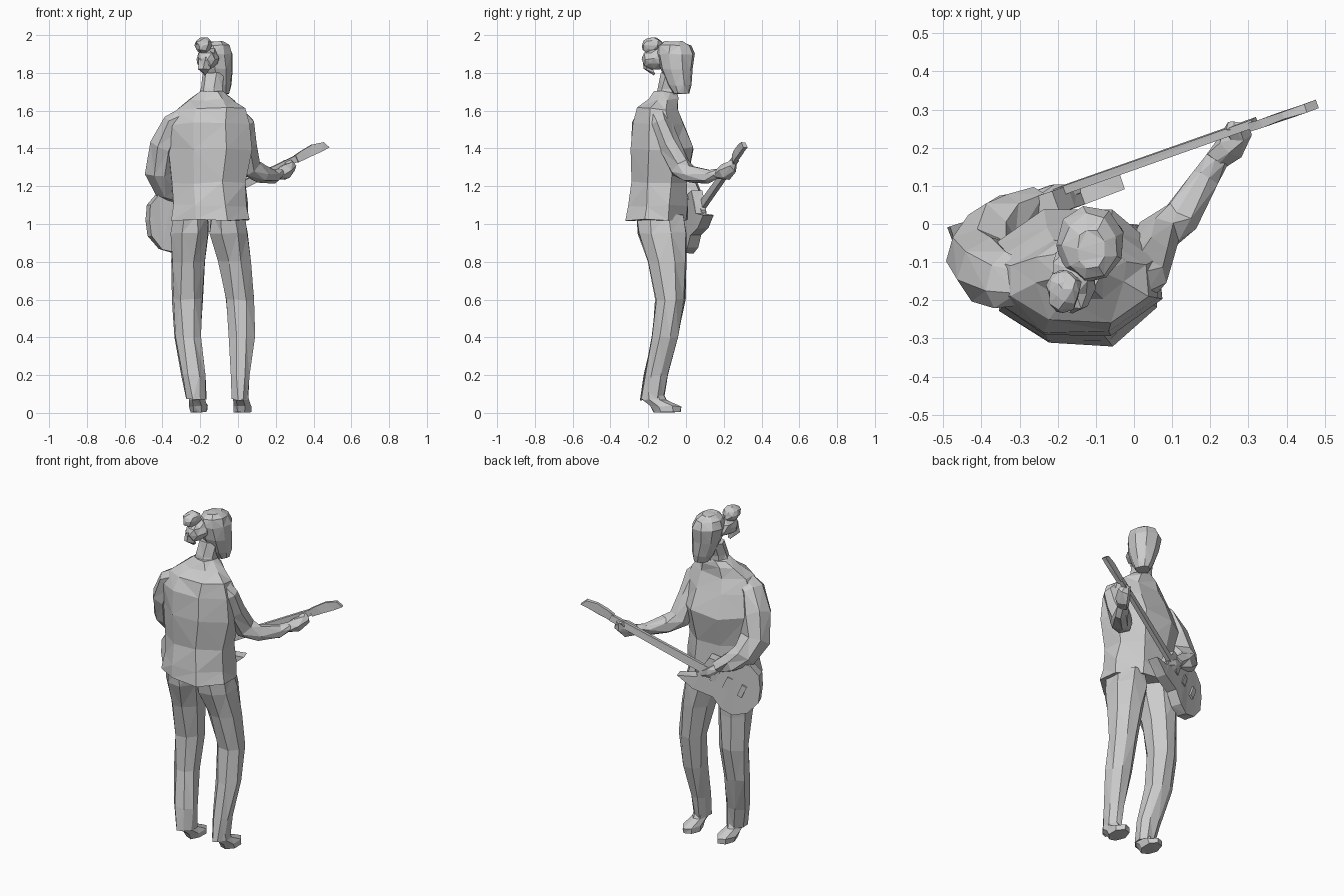
import bpy, bmesh, math, random
from mathutils import Vector

if "Cube" in bpy.data.objects:
    bpy.data.objects.remove(bpy.data.objects["Cube"])

random.seed(4)


def finish(name, bm):
    bmesh.ops.triangulate(bm, faces=bm.faces[:])
    bmesh.ops.recalc_face_normals(bm, faces=bm.faces[:])
    me = bpy.data.meshes.new(name)
    bm.to_mesh(me)
    bm.free()
    ob = bpy.data.objects.new(name, me)
    bpy.context.collection.objects.link(ob)
    return ob


def skin(name, rings, jitter):
    """Bridge equal-sized rings of points and cap both ends."""
    bm = bmesh.new()
    rows = []
    for ring in rings:
        rows.append([bm.verts.new(p + Vector([random.uniform(-jitter, jitter) for _ in range(3)]))
                     for p in ring])
    n = len(rows[0])
    for a, b in zip(rows, rows[1:]):
        for i in range(n):
            j = (i + 1) % n
            bm.faces.new((a[i], a[j], b[j], b[i]))
    bm.faces.new(rows[0])
    bm.faces.new(rows[-1])
    return finish(name, bm)


def loft(name, sections, n=8, jitter=0.006, phase=0.5):
    """Horizontal oval sections: (x, y, z, half width, half depth)."""
    rings = []
    for x, y, z, rx, ry in sections:
        angles = [2 * math.pi * (i + phase) / n for i in range(n)]
        rings.append([Vector((x + rx * 1.04 * math.cos(a), y + ry * 1.04 * math.sin(a), z))
                      for a in angles])
    return skin(name, rings, jitter)


def limb(name, path, n=7, jitter=0.006):
    """Tube along a path: (x, y, z, radius)."""
    pts = [Vector(p[:3]) for p in path]
    rings = []
    for i, p in enumerate(pts):
        t = (pts[min(i + 1, len(pts) - 1)] - pts[max(i - 1, 0)]).normalized()
        side = t.cross(Vector((0.3, 1, 0.1))).normalized()
        up = t.cross(side)
        r = path[i][3]
        rings.append([p + r * (math.cos(a) * side + math.sin(a) * up)
                      for a in (2 * math.pi * k / n for k in range(n))])
    return skin(name, rings, jitter)


def blob(name, centre, radii, jitter=0.008):
    bm = bmesh.new()
    bmesh.ops.create_icosphere(bm, subdivisions=2, radius=1)
    for v in bm.verts:
        v.co = Vector([c + r * k + random.uniform(-jitter, jitter)
                       for c, r, k in zip(centre, radii, v.co)])
    return finish(name, bm)


# Jacket and neck
loft("jacket", [(-.145, -.155, 1.02, .212, .168), (-.15, -.148, 1.1, .206, .164),
                (-.155, -.14, 1.22, .2, .15), (-.15, -.128, 1.4, .226, .166),
                (-.148, -.145, 1.53, .22, .142), (-.142, -.15, 1.61, .185, .112),
                (-.14, -.125, 1.66, .125, .082), (-.14, -.11, 1.7, .065, .058)], n=8, jitter=.008)
loft("neck", [(-.14, -.11, 1.66, .07, .06), (-.14, -.1, 1.72, .056, .053),
              (-.13, -.08, 1.8, .058, .058)], n=7)

# Trouser legs and shoes
legs = {
    "left": [(-.25, 1.05, .09), (-.257, .95, .1), (-.265, .8, .09), (-.268, .6, .08),
             (-.265, .4, .072), (-.235, .2, .066), (-.22, .07, .052)],
    "right": [(-.052, 1.05, .09), (-.046, .95, .105), (-.015, .8, .089), (.012, .6, .077),
              (.02, .4, .069), (.015, .2, .05), (.012, .07, .044)],
}
depth = [(-.14, .125), (-.128, .13), (-.1, .102), (-.083, .08), (-.11, .073),
         (-.16, .062), (-.18, .06)]
for side, sections in legs.items():
    loft(side + "_trouser_leg", [(x, y, z, rx, ry) for (x, z, rx), (y, ry) in zip(sections, depth)],
         n=8)
    x = sections[-1][0]
    loft(side + "_shoe", [(x + .014, -.1, .004, .046, .07), (x + .014, -.108, .035, .048, .082),
                          (x + .004, -.165, .07, .042, .06), (x, -.175, .11, .04, .05)],
         n=7, jitter=.003)

# Head, face and hair
loft("head", [(-.085, -.025, 1.69, .036, .042), (-.094, -.035, 1.735, .058, .062),
              (-.108, -.05, 1.82, .08, .085), (-.114, -.054, 1.9, .087, .096),
              (-.114, -.058, 1.945, .07, .082), (-.114, -.065, 1.965, .035, .05)], n=9, jitter=.004)
blob("gathered_hair", (-.16, -.145, 1.875), (.062, .085, .06))
blob("hair_bun", (-.185, -.175, 1.945), (.044, .06, .048), .006)
limb("hair_wisp", [(-.17, -.19, 1.87, .045), (-.18, -.2, 1.825, .028), (-.175, -.17, 1.79, .006)], n=5)

# Sleeves and hands
limb("left_sleeve", [(-.27, -.16, 1.57, .055), (-.335, -.15, 1.53, .075), (-.39, -.125, 1.42, .083),
                     (-.41, -.085, 1.28, .08), (-.375, -.02, 1.2, .08), (-.31, .03, 1.15, .062),
                     (-.25, .055, 1.12, .035)], jitter=.01)
limb("left_hand", [(-.26, .055, 1.12, .032), (-.21, .075, 1.09, .036), (-.15, .09, 1.06, .018)], n=6)
limb("right_sleeve", [(-.01, -.155, 1.57, .055), (.02, -.14, 1.53, .065), (.038, -.095, 1.42, .064),
                      (.06, -.03, 1.3, .06), (.12, .02, 1.265, .05), (.19, .12, 1.255, .038),
                      (.22, .17, 1.265, .027)], jitter=.007)
limb("right_hand", [(.21, .16, 1.26, .026), (.25, .205, 1.275, .042), (.275, .24, 1.305, .036),
                    (.26, .26, 1.335, .016)], n=6)

# Guitar frame: along the neck, across it, and out of its face
origin = Vector((-.335, .012, 1.025))
along = Vector((.78, .275, .385)).normalized()
out = Vector((-along.y, along.x, 0)).normalized()
across = out.cross(along) * -1
if across.z < 0:
    across = -across


def plate(name, outline, w0, w1, rise=0):
    """Slab from a flat outline in the guitar frame; rise bends it beyond the nut."""
    def place(u, v, w):
        return origin + along * u + across * (v + rise * max(0, u - .76)) + out * w
    return skin(name, [[place(u, v, w) for u, v in outline] for w in (w0, w1)], .002)


plate("guitar_body", [(-.165, -.02), (-.14, .06), (-.1, .13), (-.03, .16), (.04, .135), (.11, .09),
                      (.19, .08), (.2, .0), (.2, -.06), (.3, -.115), (.19, -.14), (.07, -.125),
                      (.0, -.165), (-.07, -.165), (-.14, -.11)], -.03, .03)
plate("guitar_neck", [(.12, -.024), (.77, -.018), (.77, .018), (.12, .024)], .012, .034)
plate("headstock", [(.76, -.02), (.83, -.026), (.9, -.03), (.95, -.03), (.93, .008), (.87, .026),
                    (.8, .024), (.76, .02)], .004, .026, .05)
plate("bridge", [(-.07, -.035), (-.04, -.035), (-.04, .035), (-.07, .035)], .02, .042)
for i, u in enumerate((.02, .1)):
    plate("pickup_%d" % i, [(u, -.035), (u + .03, -.035), (u + .03, .035), (u, .035)], .02, .038)
